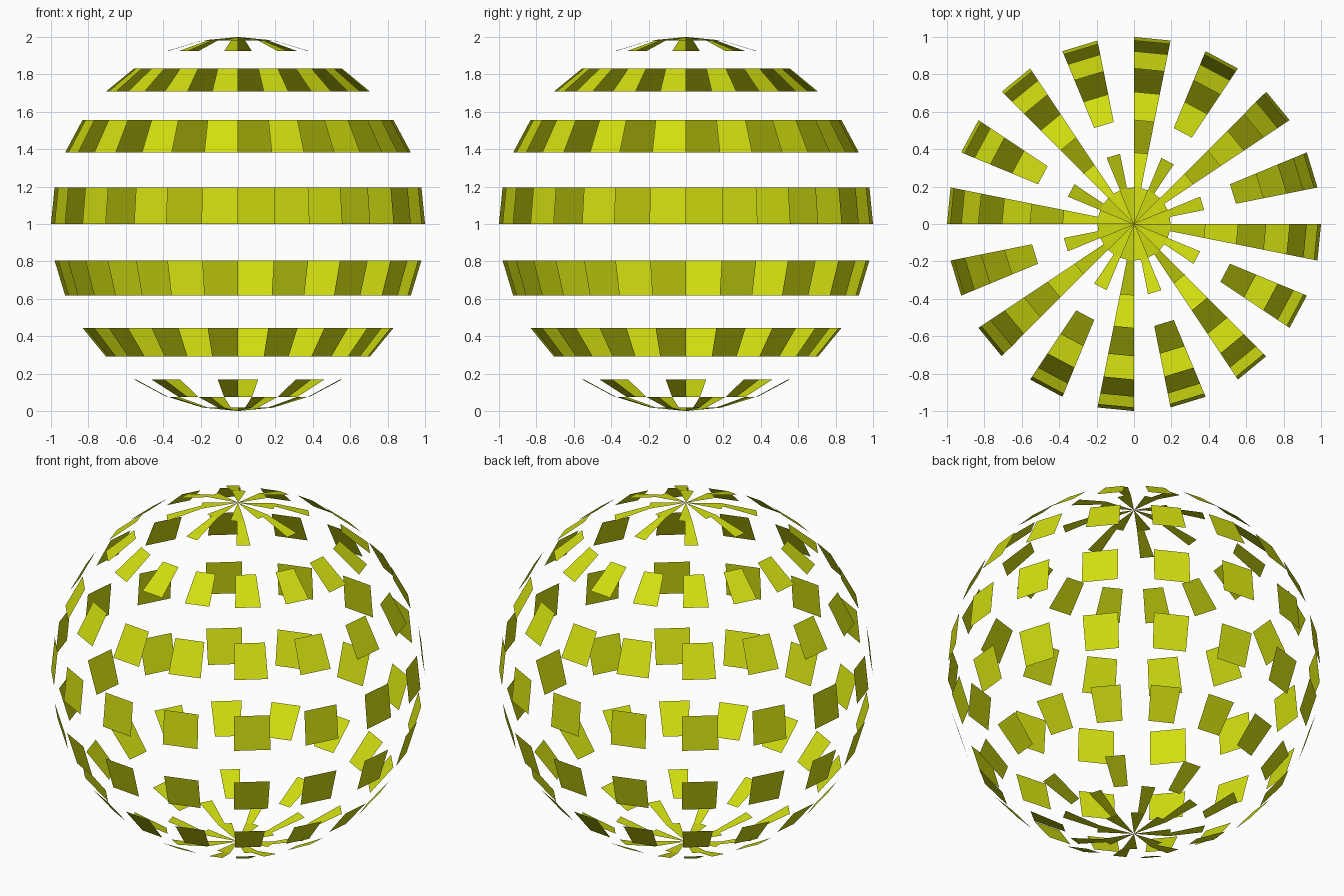
import bpy, bmesh
from math import atan2, acos, pi, floor

if "Cube" in bpy.data.objects:
    bpy.data.objects.remove(bpy.data.objects["Cube"])

SEGMENTS, RINGS = 32, 16


def keep(row, col):
    """Which panels of the sphere remain; rows count from the top pole."""
    c = col % 4
    if row == 0:                 # top cap wedges
        return c in (2, 3)
    if row == RINGS - 1:         # bottom cap wedges
        return c in (0, 1)
    if row in (1, 13):           # sparse rows near the poles
        return c == 3
    if row == 14:
        return c == 1
    return row % 2 == 1 and c in (1, 3)   # main bands


# full low-poly sphere, thinned out to separate panels
bm = bmesh.new()
bmesh.ops.create_uvsphere(bm, u_segments=SEGMENTS, v_segments=RINGS, radius=1)
gone = []
for f in bm.faces:
    p = f.calc_center_median()
    col = floor((atan2(p.y, p.x) % (2 * pi)) / (2 * pi / SEGMENTS))
    row = floor(acos(p.z / p.length) / (pi / RINGS))
    if not keep(row, col):
        gone.append(f)
bmesh.ops.delete(bm, geom=gone, context='FACES')
bmesh.ops.translate(bm, vec=(0, 0, 1), verts=bm.verts)

mesh = bpy.data.meshes.new("panel_sphere")
bm.to_mesh(mesh)
bm.free()
sphere = bpy.data.objects.new("panel_sphere", mesh)
bpy.context.collection.objects.link(sphere)

# lime colour
lime = bpy.data.materials.new("lime")
lime.diffuse_color = (0.64, 0.73, 0.005, 1)
lime.use_nodes = True
lime.node_tree.nodes["Principled BSDF"].inputs["Base Color"].default_value = lime.diffuse_color
mesh.materials.append(lime)
